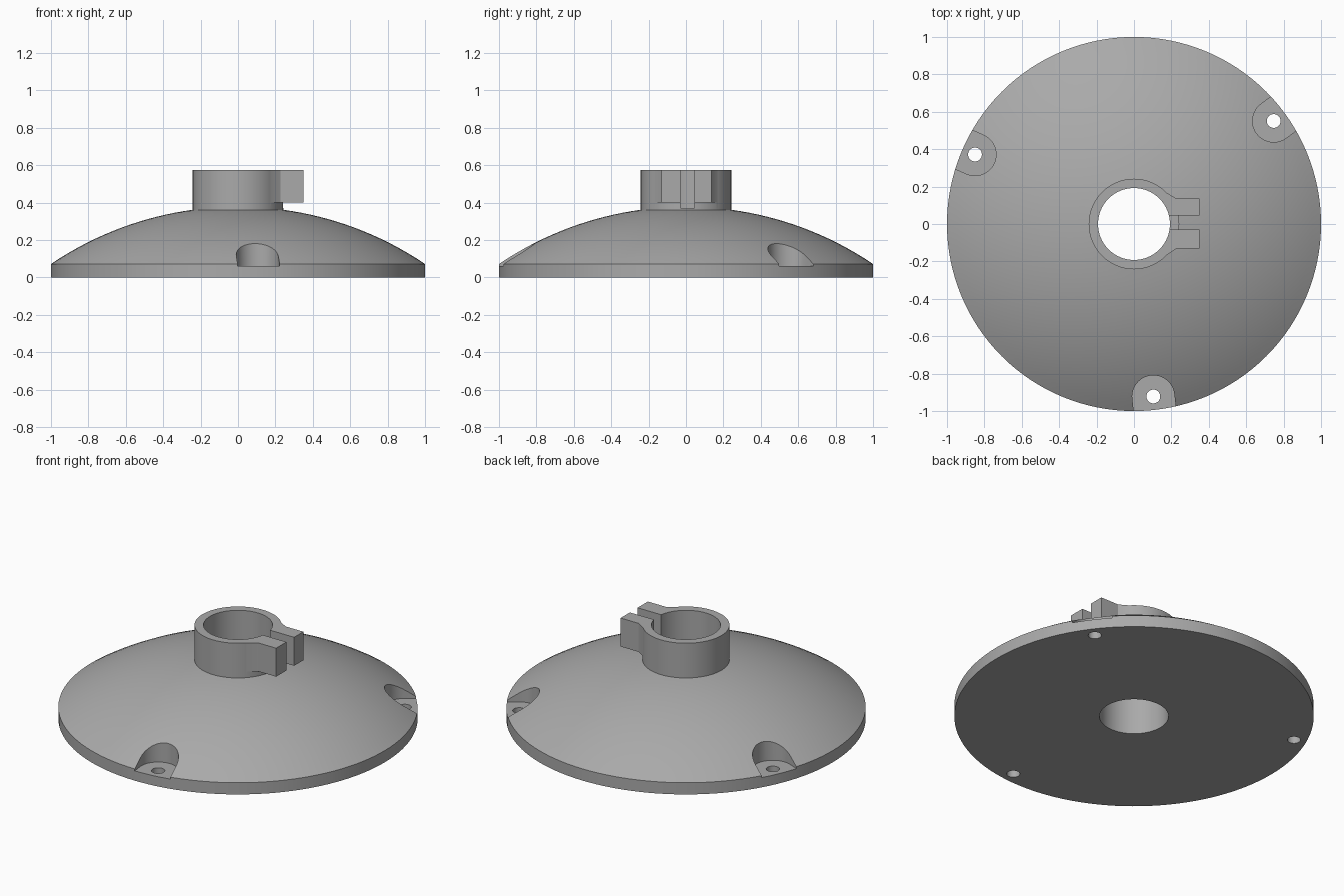
import bpy, bmesh, math
from mathutils import Matrix

if "Cube" in bpy.data.objects:
    bpy.data.objects.remove(bpy.data.objects["Cube"], do_unlink=True)

SEGMENTS = 128
grey = bpy.data.materials.new("plain grey")
grey.use_nodes = True
COLOUR = (0.4, 0.4, 0.4, 1)
grey.diffuse_color = COLOUR
grey.node_tree.nodes["Principled BSDF"].inputs["Base Color"].default_value = COLOUR


def add_object(name, bm):
    bmesh.ops.recalc_face_normals(bm, faces=bm.faces)
    mesh = bpy.data.meshes.new(name)
    bm.to_mesh(mesh)
    bm.free()
    mesh.materials.append(grey)
    obj = bpy.data.objects.new(name, mesh)
    bpy.context.collection.objects.link(obj)
    return obj


def lathe(name, profile):
    """Revolve a closed (radius, height) profile around z."""
    bm = bmesh.new()
    rings = []
    for i in range(SEGMENTS):
        a = math.tau * i / SEGMENTS
        rings.append([bm.verts.new((r * math.cos(a), r * math.sin(a), z)) for r, z in profile])
    n = len(profile)
    for i in range(SEGMENTS):
        a, b = rings[i], rings[(i + 1) % SEGMENTS]
        for j in range(n):
            k = (j + 1) % n
            bm.faces.new((a[j], b[j], b[k], a[k]))
    return add_object(name, bm)


def prism(name, outline, z0, z1, matrix=Matrix()):
    """Extrude an outline upward between two heights."""
    bm = bmesh.new()
    low = [bm.verts.new((x, y, z0)) for x, y in outline]
    face = bm.faces.new(low)
    up = bmesh.ops.extrude_face_region(bm, geom=[face])["geom"]
    for v in up:
        if isinstance(v, bmesh.types.BMVert):
            v.co.z = z1
    bmesh.ops.transform(bm, matrix=matrix, verts=bm.verts)
    return add_object(name, bm)


def combine(target, tool, operation):
    tool.hide_render = True
    mod = target.modifiers.new(tool.name, 'BOOLEAN')
    mod.operation = operation
    mod.solver = 'EXACT'
    mod.object = tool
    bpy.context.view_layer.objects.active = target
    bpy.ops.object.modifier_apply(modifier=mod.name)
    bpy.data.objects.remove(tool, do_unlink=True)


def arc(radius, start, end, steps):
    return [(radius * math.cos(start + (end - start) * i / steps),
             radius * math.sin(start + (end - start) * i / steps)) for i in range(steps + 1)]


# Domed flange with collar and central bore
BORE, COLLAR, TOP = 0.192, 0.242, 0.575
DOME_R, DOME_Z = 1.786, -1.408
dome = []
for i in range(17):
    r = 1 + (COLLAR - 1) * i / 16
    dome.append((r, DOME_Z + math.sqrt(DOME_R ** 2 - r * r)))
body = lathe("domed_flange", [(BORE, 0), (1, 0)] + dome + [(COLLAR, TOP), (BORE, TOP)])

# Clamp ears, then the slit between them
ears = prism("clamp_ears", [(0.35, -0.13), (0.35, 0.135), (0.228, 0.135), (0.173, 0.168),
                            (0.165, 0.158), (0.205, 0), (0.165, -0.158),
                            (0.173, -0.168), (0.228, -0.13)], 0.40, TOP)
combine(body, ears, 'UNION')
slit = prism("clamp_slit", [(0.1, -0.03), (0.5, -0.03), (0.5, 0.045), (0.1, 0.045)], 0.37, 0.7)
combine(body, slit, 'DIFFERENCE')

# Three screw pockets open to the rim, each with a through hole
for i in range(3):
    place = (Matrix.Rotation(math.radians(36.4 + 120 * i), 4, 'Z')
             @ Matrix.Translation((0.928, 0, 0)))
    outline = arc(0.113, math.pi / 2, 1.5 * math.pi, 24) + [(0.3, -0.113), (0.3, 0.113)]
    combine(body, prism("screw_pocket", outline, 0.06, 0.6, place), 'DIFFERENCE')
    hole = arc(0.037, 0, math.tau, 32)[:-1]
    combine(body, prism("screw_hole", hole, -0.1, 0.3, place), 'DIFFERENCE')

# Smooth curved surfaces, crisp edges
bpy.ops.object.select_all(action='DESELECT')
body.select_set(True)
bpy.context.view_layer.objects.active = body
bpy.ops.object.shade_smooth_by_angle(angle=math.radians(20))
